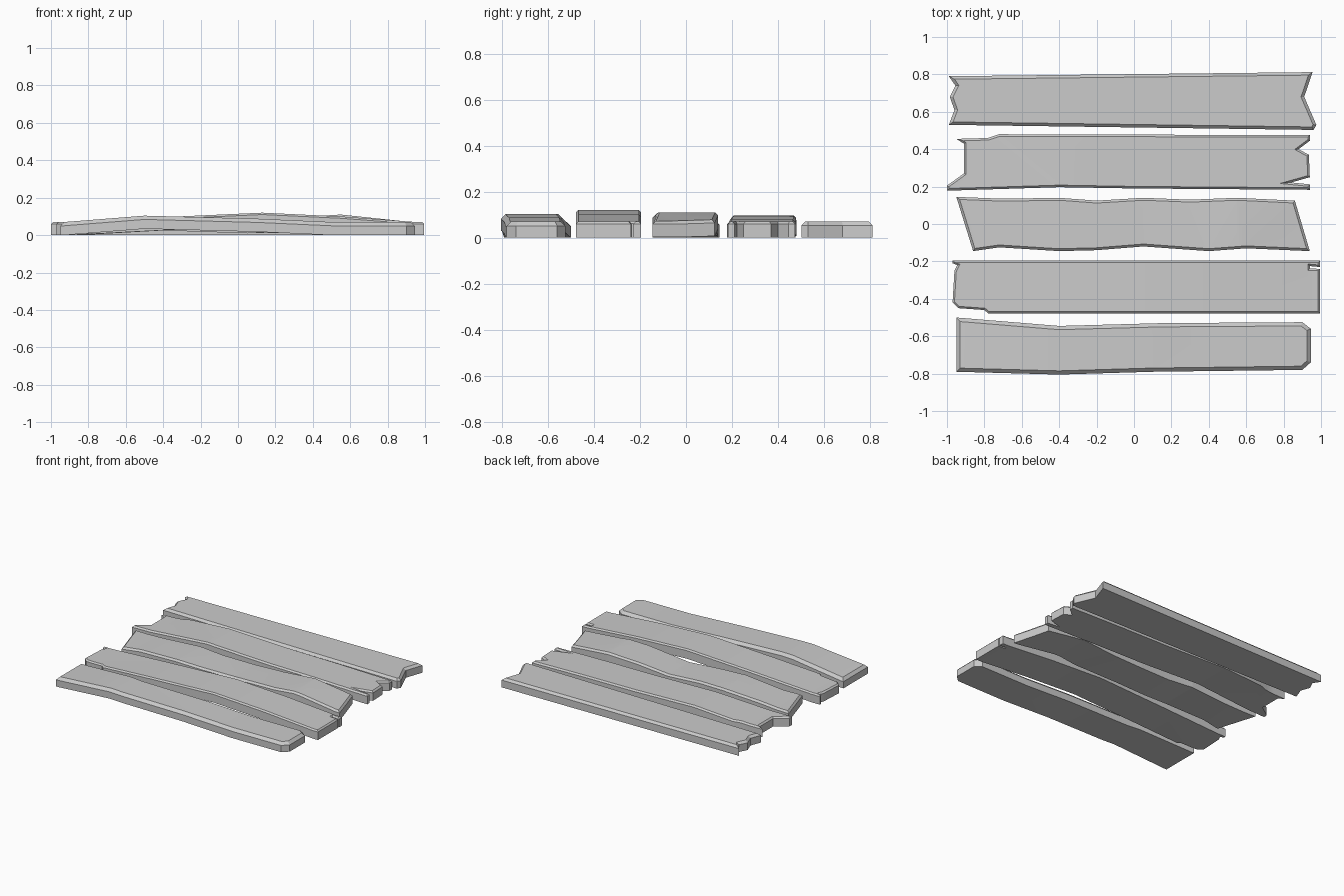
import bpy, bmesh
from mathutils import Vector

if "Cube" in bpy.data.objects:
    bpy.data.objects.remove(bpy.data.objects["Cube"])


def lift_at(x, curve):
    """Height of the warp at x, linear between stations."""
    for (x0, z0), (x1, z1) in zip(curve, curve[1:]):
        if x <= x1:
            t = max(0, (x - x0) / (x1 - x0))
            return z0 + (z1 - z0) * t
    return curve[-1][1]


def plank(name, outline, warp, chamfer, thick=0.07):
    """Extrude a top-view outline, chamfer the top rim, then warp it upward."""
    bm = bmesh.new()
    base = bm.faces.new([bm.verts.new((x, y, 0)) for x, y in outline])
    base.normal_update()
    if base.normal.z > 0:
        base.normal_flip()
    res = bmesh.ops.extrude_face_region(bm, geom=[base], use_keep_orig=True)
    for v in [g for g in res["geom"] if isinstance(g, bmesh.types.BMVert)]:
        v.co.z = thick - chamfer
    bmesh.ops.recalc_face_normals(bm, faces=bm.faces)
    bm.normal_update()
    top = max(bm.faces, key=lambda f: f.calc_center_median().z)
    bmesh.ops.inset_region(bm, faces=[top], thickness=chamfer, use_even_offset=True)
    for v in top.verts:
        v.co.z = thick
    # cut at the warp stations so the bends have edges
    curve = [(-1.01, 0)] + warp + [(1.01, 0)]
    for x, _ in warp:
        bmesh.ops.bisect_plane(bm, geom=bm.verts[:] + bm.edges[:] + bm.faces[:],
                               plane_co=Vector((x, 0, 0)), plane_no=Vector((1, 0, 0)))
    for v in bm.verts:
        v.co.z += lift_at(v.co.x, curve)
    bmesh.ops.triangulate(bm, faces=[f for f in bm.faces if len(f.verts) > 4])
    bmesh.ops.recalc_face_normals(bm, faces=bm.faces)
    me = bpy.data.meshes.new(name)
    bm.to_mesh(me)
    bm.free()
    ob = bpy.data.objects.new(name, me)
    bpy.context.collection.objects.link(ob)
    bpy.ops.object.select_all(action='DESELECT')
    bpy.context.view_layer.objects.active = ob
    ob.select_set(True)
    bpy.ops.object.shade_smooth_by_angle(angle=0.45)


# front plank: rounded right end, flared left end
plank("plank_front",
      [(-.95, -.79), (-.4, -.805), (.1, -.79), (.9, -.78), (.945, -.74), (.945, -.56),
       (.9, -.525), (.15, -.53), (-.4, -.545), (-.95, -.5)],
      [(-.93, 0), (-.5, .034), (.1, .018), (.5, 0)], .02)

# second plank: bowed in the middle, small splits at the ends
plank("plank_second",
      [(-.97, -.42), (-.94, -.45), (-.8, -.46), (-.78, -.478), (.995, -.478), (.995, -.24),
       (.94, -.238), (.94, -.225), (.995, -.23), (.995, -.195), (-.97, -.195),
       (-.97, -.21), (-.945, -.22), (-.96, -.25)],
      [(-.9, 0), (-.4, .026), (.13, .05), (.55, .03), (.95, 0)], .01)

# middle plank: wavy sides and slanted ends
plank("plank_middle",
      [(-.86, -.145), (-.72, -.125), (-.4, -.145), (-.2, -.14), (.05, -.12), (.4, -.145),
       (.6, -.13), (.94, -.145), (.86, .125), (.55, .14), (.3, .13), (.05, .14),
       (-.2, .125), (-.4, .14), (-.7, .135), (-.95, .145)],
      [(-.85, 0), (-.4, .025), (.05, .01), (.55, .04), (.9, .003)], .013)

# fourth plank: splintered ends
plank("plank_fourth",
      [(-1, .178), (-.4, .197), (0, .19), (.94, .183), (.94, .212), (.84, .222), (.94, .25),
       (.935, .37), (.88, .40), (.94, .445), (.94, .475), (-.72, .48), (-.78, .46),
       (-.95, .455), (-.91, .43), (-.91, .27), (-1, .205)],
      [(-.85, 0), (-.4, .027), (.1, .012), (.5, .008), (.9, 0)], .011)

# back plank: flat, notched ends
plank("plank_back",
      [(-.99, .53), (.96, .503), (.975, .53), (.91, .68), (.955, .812), (-.99, .79),
       (-.955, .74), (-.985, .68), (-.96, .61)],
      [(0, 0)], .016)
